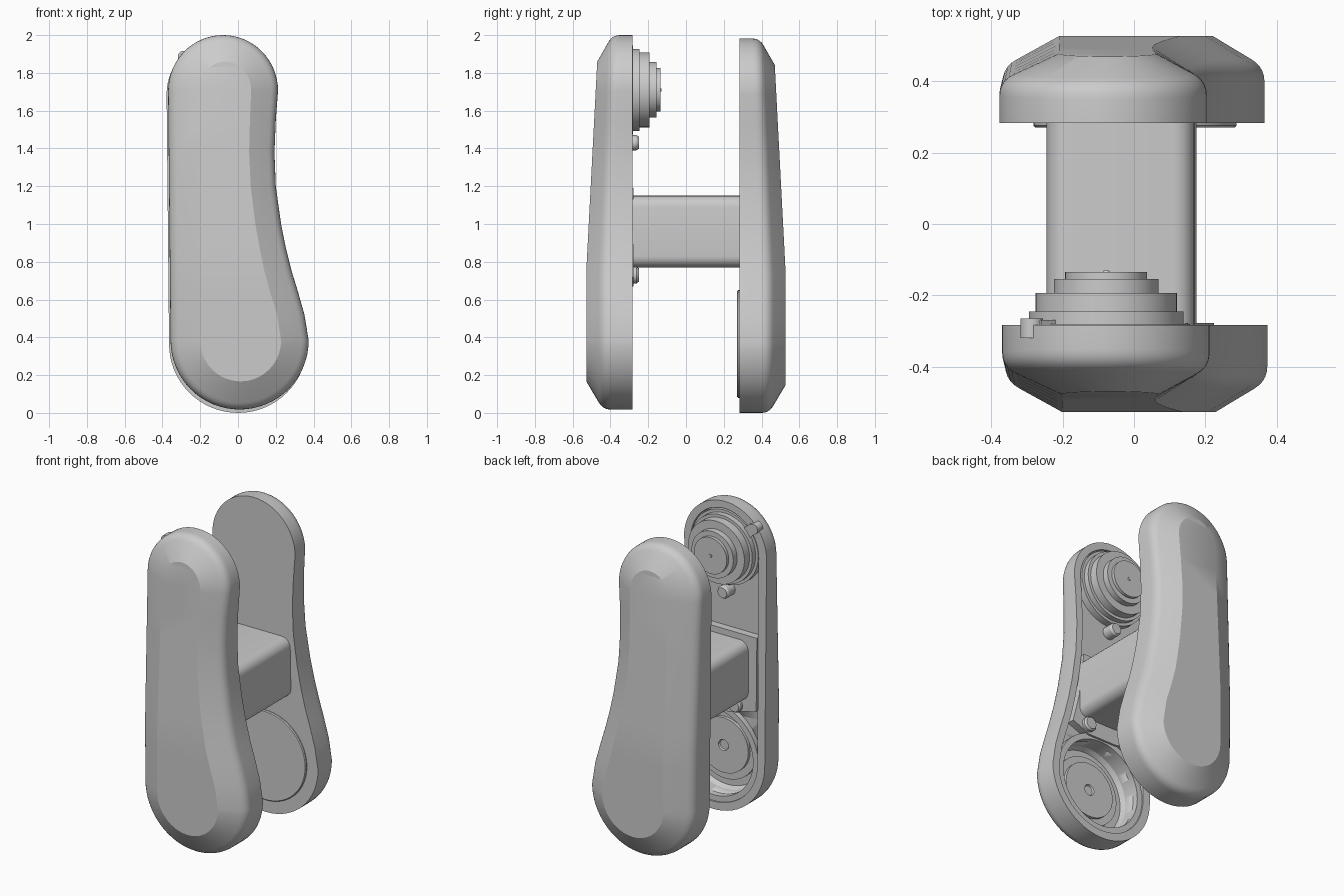
import bpy, bmesh, math

if "Cube" in bpy.data.objects:
    bpy.data.objects.remove(bpy.data.objects["Cube"])

# Right-hand edge of the shell: z, outer x, inner (raised face) x
SIDE = [(1.705, .212, .070), (1.55, .200, .063), (1.38, .193, .059), (1.2, .200, .067),
        (1.0, .228, .092), (.87, .254, .115), (.75, .284, .140), (.65, .315, .167),
        (.52, .352, .207), (.383, .374, .228)]
ARC = 16


def lerp(a, b, t):
    return a + (b - a) * t


def finish(name, bm, angle=25):
    bmesh.ops.recalc_face_normals(bm, faces=bm.faces)
    me = bpy.data.meshes.new(name)
    bm.to_mesh(me)
    bm.free()
    ob = bpy.data.objects.new(name, me)
    bpy.context.collection.objects.link(ob)
    bpy.ops.object.select_all(action='DESELECT')
    bpy.context.view_layer.objects.active = ob
    ob.select_set(True)
    bpy.ops.object.shade_smooth_by_angle(angle=math.radians(angle))
    return ob


def outline(col, left_top, left_bot, rise_top, rise_bot):
    """Closed outline, clockwise from the top point; i and N-i share a height."""
    rows = []
    xt, xb = SIDE[0][col], SIDE[-1][col]
    zt, zb = SIDE[0][0], SIDE[-1][0]
    ct, rt = (xt + left_top) / 2, (xt - left_top) / 2
    cb, rb = (xb + left_bot) / 2, (xb - left_bot) / 2
    for i in range(ARC):
        a = math.pi / 2 * (1 - i / ARC)
        rows.append((ct + rt * math.cos(a), ct - rt * math.cos(a), zt + rise_top * math.sin(a)))
    for row in SIDE:
        rows.append((row[col], lerp(left_top, left_bot, (zt - row[0]) / (zt - zb)), row[0]))
    for i in range(1, ARC + 1):
        a = math.pi / 2 * i / ARC
        rows.append((cb + rb * math.cos(a), cb - rb * math.cos(a), zb - rise_bot * math.sin(a)))
    return [(r[0], r[2]) for r in rows] + [(r[1], r[2]) for r in rows[-2:0:-1]]


OUTER = outline(1, -.370, -.357, .295, .365)
INNER = outline(2, -.203, -.200, .155, .216)


def wall_y(z):
    return lerp(.44, .39, max(0, (z - .75) / 1.25))


def face_y(z):
    return lerp(.528, .47, max(0, (z - .75) / 1.11))


def shell(name, side, dx, dz, recess):
    bm = bmesh.new()

    def ring(t, depth):
        vs = []
        for (xo, zo), (xi, zi) in zip(OUTER, INNER):
            x, z = lerp(xo, xi, t), lerp(zo, zi, t)
            vs.append(bm.verts.new((x + dx, side * depth(zo, zi), z + dz)))
        return vs

    rings = []
    if recess:
        rings += [ring(.36, lambda a, b: .325), ring(.33, lambda a, b: .283)]
    rings.append(ring(0, lambda a, b: .283))
    for k in range(6):      # rounded edge between wall and slope
        s = k / 5
        rings.append(ring(.25 * s * s, lambda a, b: (1 - s) ** 2 * (wall_y(a) - .04)
                          + 2 * s * (1 - s) * wall_y(a)
                          + s * s * lerp(wall_y(a), face_y(b), .25)))
    rings.append(ring(1, lambda a, b: face_y(b)))
    n = len(OUTER)
    for r0, r1 in zip(rings, rings[1:]):
        for i in range(n):
            j = (i + 1) % n
            bm.faces.new((r0[i], r0[j], r1[j], r1[i]))
    for r in (rings[0], rings[-1]):
        for i in range(n // 2):
            ids = [i, i + 1, (n - i - 1) % n, (n - i) % n]
            bm.faces.new([r[k] for k in dict.fromkeys(ids)])
    return finish(name, bm)


def lathe(name, x, z, profile, seg=64, closed=False):
    """Revolve (radius, y) points about a y-axis line through x, z."""
    bm = bmesh.new()
    rings = [[bm.verts.new((x + r * math.cos(2 * math.pi * i / seg), y,
                            z + r * math.sin(2 * math.pi * i / seg))) for i in range(seg)]
             for r, y in profile]
    pairs = list(zip(rings, rings[1:]))
    if closed:
        pairs.append((rings[-1], rings[0]))
    else:
        bm.faces.new(rings[0])
        bm.faces.new(rings[-1])
    for a, b in pairs:
        for i in range(seg):
            j = (i + 1) % seg
            bm.faces.new((a[i], a[j], b[j], b[i]))
    return finish(name, bm)


def prism(name, pts, y0, y1):
    """Extrude an (x, z) polygon along y."""
    bm = bmesh.new()
    a = [bm.verts.new((x, y0, z)) for x, z in pts]
    b = [bm.verts.new((x, y1, z)) for x, z in pts]
    bm.faces.new(a)
    bm.faces.new(b)
    for i in range(len(pts)):
        j = (i + 1) % len(pts)
        bm.faces.new((a[i], a[j], b[j], b[i]))
    return finish(name, bm)


# Two side shells
shell("back_shell", 1, -.008, -.018, False)
front = shell("front_shell", -1, 0, 0, True)

# Round well cut in the lower part of the front shell
cutter = lathe("well_cutter", .009, .383, [(.265, -.43), (.28, -.40), (.28, -.2)])
cutter.hide_render = True
mod = front.modifiers.new("well", 'BOOLEAN')
mod.object, mod.operation, mod.solver = cutter, 'DIFFERENCE', 'EXACT'
bpy.context.view_layer.objects.active = front
bpy.ops.object.modifier_apply(modifier=mod.name)
bpy.data.objects.remove(cutter)

# Well rim and the stepped hub inside it
lathe("well_rim", .009, .383, [(.278, -.33), (.278, -.291), (.315, -.291), (.315, -.33)], closed=True)
lathe("lower_hub", .009, .383, [(.22, -.435), (.22, -.41), (.175, -.41), (.175, -.39),
                                (.035, -.39), (.03, -.40)])

# Stepped disc stack at the top, with a tiny centre dimple
lathe("upper_disc_stack", -.078, 1.71, [(.235, -.33), (.235, -.28), (.217, -.28), (.217, -.246),
                                        (.198, -.246), (.198, -.194), (.147, -.194), (.147, -.155),
                                        (.115, -.155), (.115, -.135), (.01, -.135), (.008, -.131)])

# Shallow cap on the back shell
lathe("back_cap", .003, .365, [(.285, .30), (.285, .276), (.28, .271)])

# Cross bar with rounded corners
bar = []
for cx, cz, start in ((.11, 1.09, 0), (-.185, 1.09, 90), (-.185, .83, 180), (.115, .83, 270)):
    for k in range(7):
        a = math.radians(start + 15 * k)
        bar.append((cx + .06 * math.cos(a), cz + .06 * math.sin(a)))
prism("cross_bar", bar, -.33, .29)

# Mounting plate under the bar, lug beside the disc stack
prism("mount_plate", [(-.305, 1.19), (.145, 1.19), (.18, .9), (.225, .72), (.1, .67),
                      (-.1, .67), (-.3, .72)], -.33, -.278)
prism("disc_lug", [(-.22, 1.78), (-.17, 1.83), (-.26, 1.91), (-.31, 1.87)], -.33, -.27)

# Bolt heads
for i, (x, z, r) in enumerate([(-.08, 1.43, .04), (-.16, .73, .045), (.11, .73, .045)]):
    lathe(f"bolt_{i + 1}", x, z, [(r, -.33), (r, -.262), (r * .8, -.25)], seg=24)
lathe("lug_bolt", -.287, 1.885, [(.032, -.32), (.032, -.265)], seg=24)
